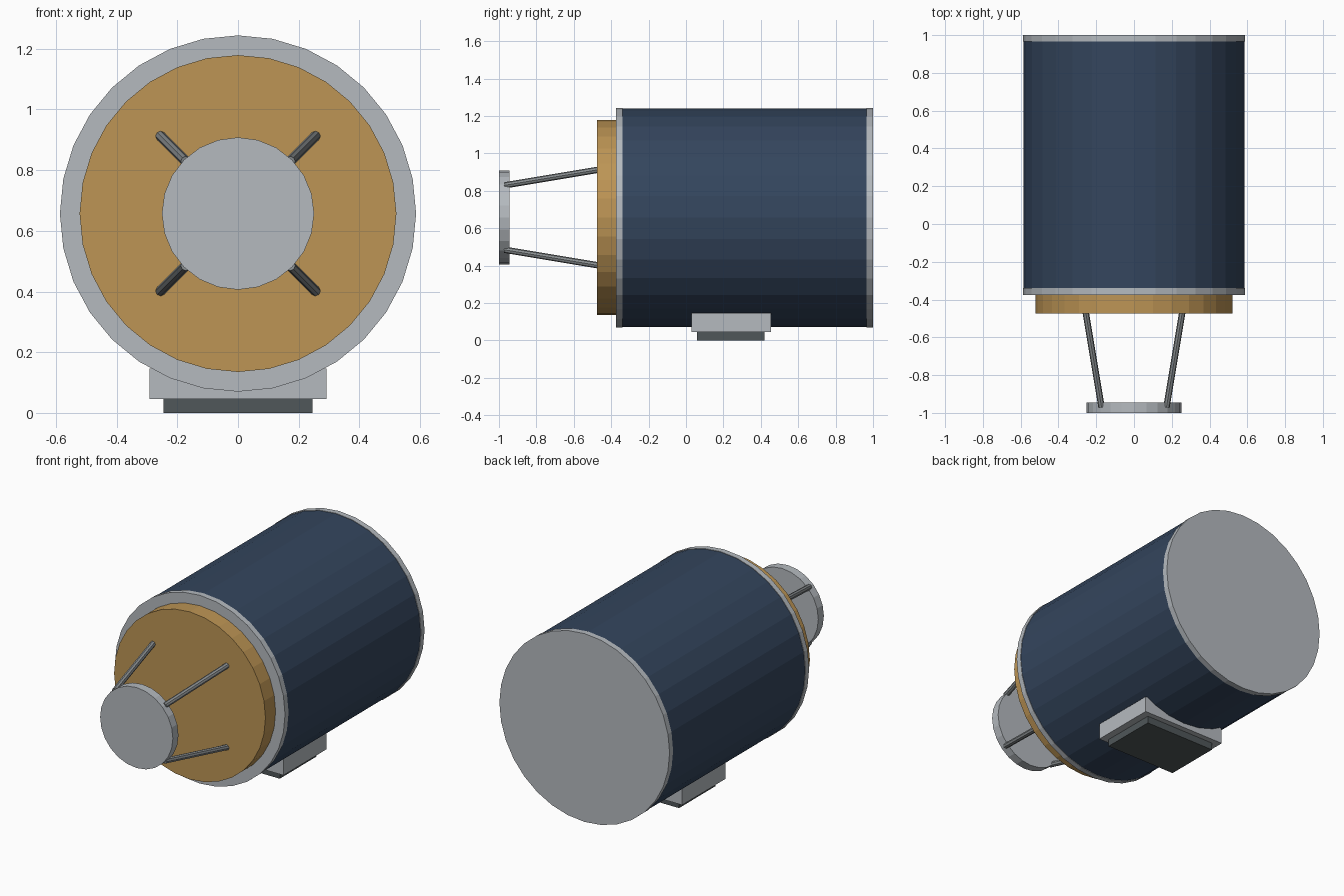
import bpy
import math
from mathutils import Vector

if "Cube" in bpy.data.objects:
    bpy.data.objects.remove(bpy.data.objects["Cube"], do_unlink=True)

AXIS_Z = 0.657


def material(name, rgb):
    m = bpy.data.materials.new(name)
    m.use_nodes = True
    m.diffuse_color = (*rgb, 1)
    m.node_tree.nodes["Principled BSDF"].inputs["Base Color"].default_value = (*rgb, 1)
    return m


silver = material("silver grey", (0.46, 0.49, 0.52))
navy = material("navy blue", (0.034, 0.06, 0.11))
gold = material("gold foil", (0.51, 0.30, 0.09))
charcoal = material("charcoal", (0.08, 0.095, 0.10))
steel = material("steel grey", (0.25, 0.27, 0.28))


def rod(name, start, end, radius, sides, mat):
    """Cylinder running between two points."""
    a, b = Vector(start), Vector(end)
    bpy.ops.mesh.primitive_cylinder_add(vertices=sides, radius=radius,
                                        depth=(b - a).length, location=(a + b) / 2)
    ob = bpy.context.object
    ob.rotation_euler = (b - a).to_track_quat('Z', 'Y').to_euler()
    ob.name = name
    ob.data.materials.append(mat)
    return ob


def drum(name, y0, y1, radius, sides, mat):
    return rod(name, (0, y0, AXIS_Z), (0, y1, AXIS_Z), radius, sides, mat)


def block(name, half_width, y0, y1, z0, z1, mat):
    bpy.ops.mesh.primitive_cube_add(size=1, location=(0, (y0 + y1) / 2, (z0 + z1) / 2))
    ob = bpy.context.object
    ob.scale = (2 * half_width, y1 - y0, z1 - z0)
    ob.name = name
    ob.data.materials.append(mat)


# Body with its end rings
drum("body", -0.345, 0.97, 0.584, 32, navy)
drum("front_ring", -0.375, -0.34, 0.587, 32, silver)
drum("rear_ring", 0.965, 1.0, 0.587, 32, silver)

# Front plate and the small disc held ahead of it
drum("front_plate", -0.475, -0.37, 0.522, 32, gold)
drum("front_disc", -1.0, -0.945, 0.251, 24, silver)

# Four struts converging on the disc
for side, sx in (("left", 1), ("right", -1)):
    for level, sz in (("upper", 1), ("lower", -1)):
        rod(f"{level}_{side}_strut",
            (sx * 0.257, -0.46, AXIS_Z + sz * 0.257),
            (sx * 0.172, -0.97, AXIS_Z + sz * 0.172), 0.017, 8, steel)

# Mount beneath the body
block("saddle", 0.292, 0.03, 0.455, 0.045, 0.146, silver)
block("base_plate", 0.246, 0.06, 0.42, 0.0, 0.047, charcoal)
